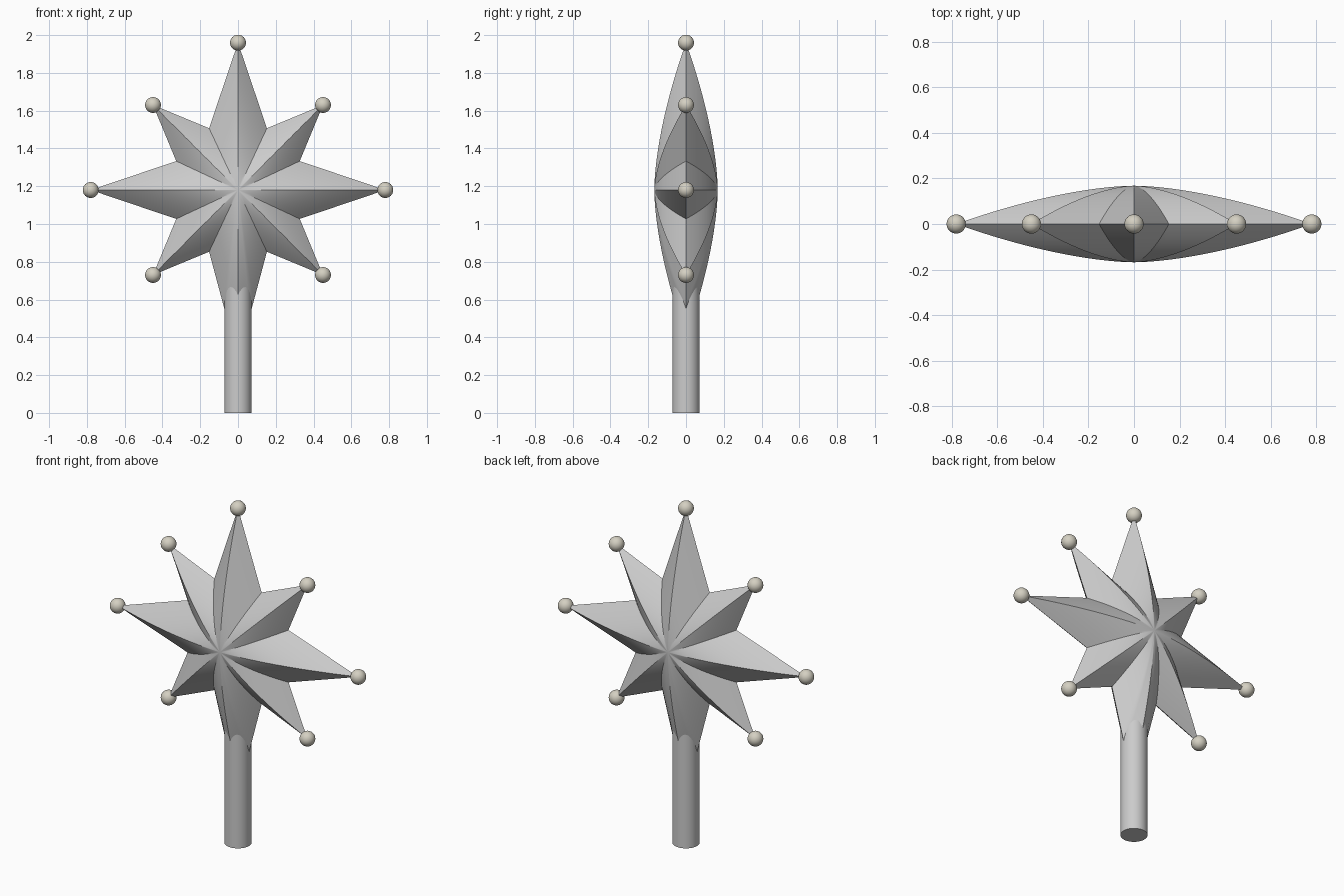
import bpy, bmesh
from mathutils import Vector

if "Cube" in bpy.data.objects:
    bpy.data.objects.remove(bpy.data.objects["Cube"])

CZ = 1.18        # height of the star centre
DEPTH = 0.168    # half thickness at the centre
POWER = 1.65     # bulge of the profile from centre to rim
RINGS, STEPS = 24, 8


def smooth(obj, angle):
    bpy.ops.object.select_all(action='DESELECT')
    obj.select_set(True)
    bpy.context.view_layer.objects.active = obj
    bpy.ops.object.shade_smooth_by_angle(angle=angle)


# Star outline: right half from top to bottom, then mirrored
half = [(0, .78), (.153, .327), (.45, .45), (.327, .153), (.78, 0),
        (.327, -.153), (.45, -.45), (.153, -.327), (.072, -.63), (0, -.78)]
corners = half + [(-x, z) for x, z in half[-2:0:-1]]
outline = []
for i, c in enumerate(corners):
    a, b = Vector(c), Vector(corners[(i + 1) % len(corners)])
    outline += [a.lerp(b, k / STEPS) for k in range(STEPS)]
n = len(outline)

# Star body: scaled copies of the outline rising to an apex front and back
bm = bmesh.new()
rim = [bm.verts.new((p.x, 0, CZ + p.y)) for p in outline]
for side in (-1, 1):
    prev = rim
    for r in range(1, RINGS):
        s = 1 - r / RINGS
        y = side * DEPTH * (1 - s ** POWER)
        ring = [bm.verts.new((p.x * s, y, CZ + p.y * s)) for p in outline]
        for i in range(n):
            j = (i + 1) % n
            bm.faces.new((prev[i], prev[j], ring[j], ring[i]))
        prev = ring
    apex = bm.verts.new((0, side * DEPTH, CZ))
    for i in range(n):
        bm.faces.new((prev[i], prev[(i + 1) % n], apex))
bmesh.ops.recalc_face_normals(bm, faces=bm.faces)
mesh = bpy.data.meshes.new("star_body")
bm.to_mesh(mesh)
bm.free()
star = bpy.data.objects.new("star_body", mesh)
bpy.context.collection.objects.link(star)
smooth(star, 0.5)

# Handle
bpy.ops.mesh.primitive_cylinder_add(vertices=48, radius=.072, depth=.68, location=(0, 0, .34))
handle = bpy.context.object
handle.name = "handle"
smooth(handle, 0.6)

# Beads on every tip except the one running into the handle
bead_mat = bpy.data.materials.new("bead_cream")
bead_mat.diffuse_color = (.66, .63, .54, 1)
bead_mat.use_nodes = True
bead_mat.node_tree.nodes["Principled BSDF"].inputs["Base Color"].default_value = bead_mat.diffuse_color
tips = [(0, .78), (.78, 0), (-.78, 0)] + [(x, z) for x in (-.45, .45) for z in (-.45, .45)]
for i, (x, z) in enumerate(tips):
    bpy.ops.mesh.primitive_uv_sphere_add(segments=32, ring_count=16, radius=.042,
                                         location=(x, 0, CZ + z))
    bead = bpy.context.object
    bead.name = f"tip_bead_{i + 1}"
    bead.data.materials.append(bead_mat)
    smooth(bead, 0.6)
